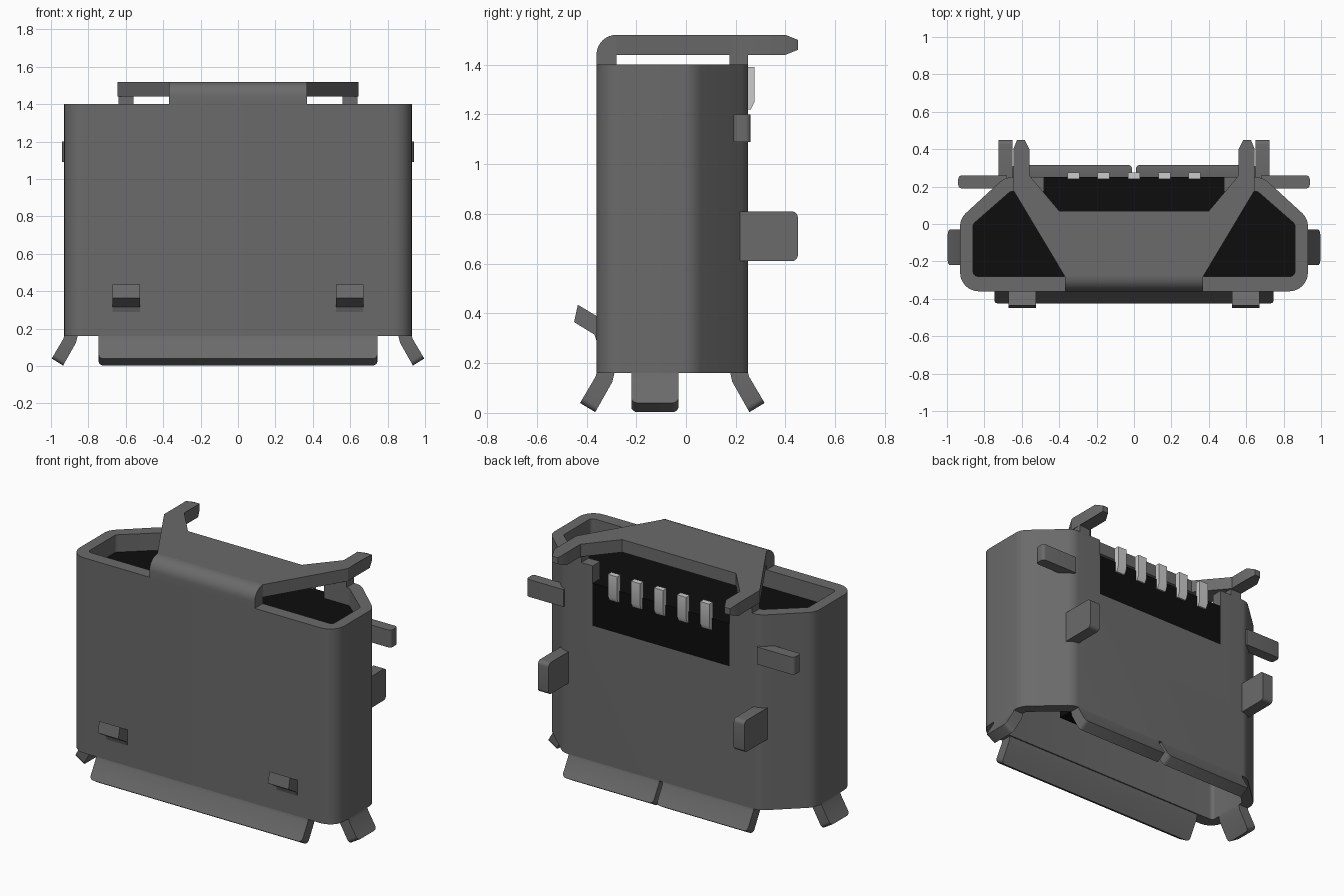
import bpy, bmesh, math
from mathutils import Vector

if "Cube" in bpy.data.objects:
    bpy.data.objects.remove(bpy.data.objects["Cube"])


def material(name, rgb):
    m = bpy.data.materials.new(name)
    m.use_nodes = True
    m.diffuse_color = (*rgb, 1)
    m.node_tree.nodes["Principled BSDF"].inputs["Base Color"].default_value = (*rgb, 1)
    return m


steel = material("dark steel", (0.145, 0.145, 0.145))
plastic = material("black plastic", (0.004, 0.004, 0.004))
silver = material("silver contact", (0.6, 0.6, 0.6))


def to_space(axis, p, d):
    return {"x": (d, p[0], p[1]), "y": (p[0], d, p[1]), "z": (p[0], p[1], d)}[axis]


def prism(name, pts, axis, lo, hi, mat, tip=None, radius=0.025):
    """Extrude a 2D profile; tip = profile edge whose corners get rounded."""
    bm = bmesh.new()
    a = [bm.verts.new(to_space(axis, p, lo)) for p in pts]
    b = [bm.verts.new(to_space(axis, p, hi)) for p in pts]
    n = len(pts)
    bm.faces.new(a)
    bm.faces.new(b)
    for i in range(n):
        j = (i + 1) % n
        bm.faces.new((a[i], a[j], b[j], b[i]))
    bmesh.ops.recalc_face_normals(bm, faces=bm.faces)
    if tip:
        edges = [bm.edges.get((r[tip[0]], r[tip[1]])) for r in (a, b)]
        bmesh.ops.bevel(bm, geom=edges, offset=radius, segments=4, profile=0.5, affect="EDGES")
    me = bpy.data.meshes.new(name)
    bm.to_mesh(me)
    bm.free()
    ob = bpy.data.objects.new(name, me)
    bpy.context.collection.objects.link(ob)
    me.materials.append(mat)
    return ob


def box(name, x, y, z, mat):
    return prism(name, rect(x, y), "z", *z, mat)


def rect(u, v):
    return [(u[0], v[0]), (u[1], v[0]), (u[1], v[1]), (u[0], v[1])]


def mirrored(half):
    return half + [(-x, y) for x, y in reversed(half)]


def rounded(pts, r, steps=6):
    """Replace each corner with an arc of radius r."""
    out = []
    for i, p in enumerate(pts):
        p = Vector(p)
        u = (Vector(pts[i - 1]) - p).normalized()
        v = (Vector(pts[(i + 1) % len(pts)]) - p).normalized()
        half = u.angle(v) / 2
        c = p + (u + v).normalized() * (r / math.sin(half))
        s = p + u * (r / math.tan(half)) - c
        e = p + v * (r / math.tan(half)) - c
        turn = math.atan2(s.x * e.y - s.y * e.x, s.dot(e))
        for k in range(steps + 1):
            t = turn * k / steps
            out.append((c.x + s.x * math.cos(t) - s.y * math.sin(t),
                        c.y + s.x * math.sin(t) + s.y * math.cos(t)))
    return out


def cut(ob, cutter):
    cutter.hide_render = True
    m = ob.modifiers.new("cut", "BOOLEAN")
    m.object, m.operation, m.solver = cutter, "DIFFERENCE", "EXACT"
    bpy.context.view_layer.objects.active = ob
    bpy.ops.object.modifier_apply(modifier=m.name)
    bpy.data.objects.remove(cutter)


# Shell: hollow sleeve with a rear window
BASE, TOP = 0.16, 1.40
outer = rounded(mirrored([(0.93, -0.36), (0.93, 0.03), (0.69, 0.25)]), 0.1)
inner = rounded(mirrored([(0.86, -0.28), (0.86, 0.0), (0.66, 0.175)]), 0.025)
shell = prism("shell", outer, "z", BASE, TOP, steel)
cut(shell, prism("bore_cutter", inner, "z", 0, 2, steel))
cut(shell, box("window_cutter", (-0.48, 0.48), (0.08, 0.5), (1.02, 2), steel))

# Top cover: folded plate with two rear arms
cover = prism("cover", mirrored([
    (0.37, -0.28), (0.645, 0.18), (0.645, 0.40), (0.625, 0.45),
    (0.585, 0.45), (0.56, 0.40), (0.56, 0.26), (0.40, 0.07)]),
    "z", 1.44, 1.52, steel)
for v in cover.data.vertices:
    if v.co.y > 0.44:
        v.co.z = 1.48 + (v.co.z - 1.48) * 0.5
arc = [(-0.28 - 0.08 * math.cos(t), 1.44 + 0.08 * math.sin(t))
       for t in (math.pi / 2 * k / 8 for k in range(9))]
prism("cover_bend", [(-0.36, TOP)] + arc + [(-0.28, TOP)], "x", -0.37, 0.37, steel)

# Plastic insert, window filler and tongue
prism("insert", inner, "z", 0.95, 1.29, plastic)
box("window_filler", (-0.48, 0.48), (0.1, 0.25), (1.02, 1.29), plastic)
box("tongue", (-0.52, 0.52), (-0.08, 0.06), (0.28, 0.96), plastic)

# Row of contacts
for i in range(5):
    x = (i - 2) * 0.162
    prism(f"contact_{i + 1}", [(0.24, 1.22), (0.26, 1.22), (0.275, 1.25),
          (0.275, 1.39), (0.24, 1.39)], "x", x - 0.032, x + 0.032, silver)


# Flared lips around the mouth
def flare(edge, s):
    """Profile bending outward below a wall whose outer face is at edge."""
    return [(s * (edge + o), z) for o, z in
            ((0, BASE), (0.004, 0.145), (0.066, 0.04), (0.005, 0.003),
             (-0.064, 0.125), (-0.072, BASE))]


prism("front_lip", flare(0.36, -1), "x", -0.745, 0.745, steel, (2, 3))
for s, side in ((1, "left"), (-1, "right")):
    prism(f"{side}_lip", flare(0.93, s), "y", -0.22, -0.03, steel, (2, 3))
    prism(f"{side}_back_lip", flare(0.25, 1), "x", s * 0.012, s * 0.65, steel, (2, 3))

    # Post under the cover arm
    box(f"{side}_post", (s * 0.56, s * 0.64), (0.175, 0.25), (1.38, 1.45), steel)

    # Sideways and rearward mounting tabs
    leg = prism(f"{side}_leg", [(s * x, z) for x, z in rect((0.68, 0.94), (1.09, 1.20))],
                "y", 0.19, 0.26, steel, (1, 2), 0.02)
    tab = rounded(rect((0.19, 0.45), (0.61, 0.81)), 0.025)
    prism(f"{side}_back_tab", tab, "x", s * 0.65, s * 0.725, steel)

    # Bent spring barb on the front
    prism(f"{side}_barb", [(-0.34, 0.29), (-0.36, 0.29), (-0.368, 0.315), (-0.45, 0.365),
          (-0.435, 0.435), (-0.36, 0.39), (-0.34, 0.39)], "x", s * 0.525, s * 0.67, steel)

# Smooth the bends, keep the folds sharp
bpy.ops.object.select_all(action="DESELECT")
for ob in bpy.context.collection.objects:
    if ob.type == "MESH":
        ob.select_set(True)
        bpy.context.view_layer.objects.active = ob
bpy.ops.object.shade_smooth_by_angle(angle=math.radians(30))
